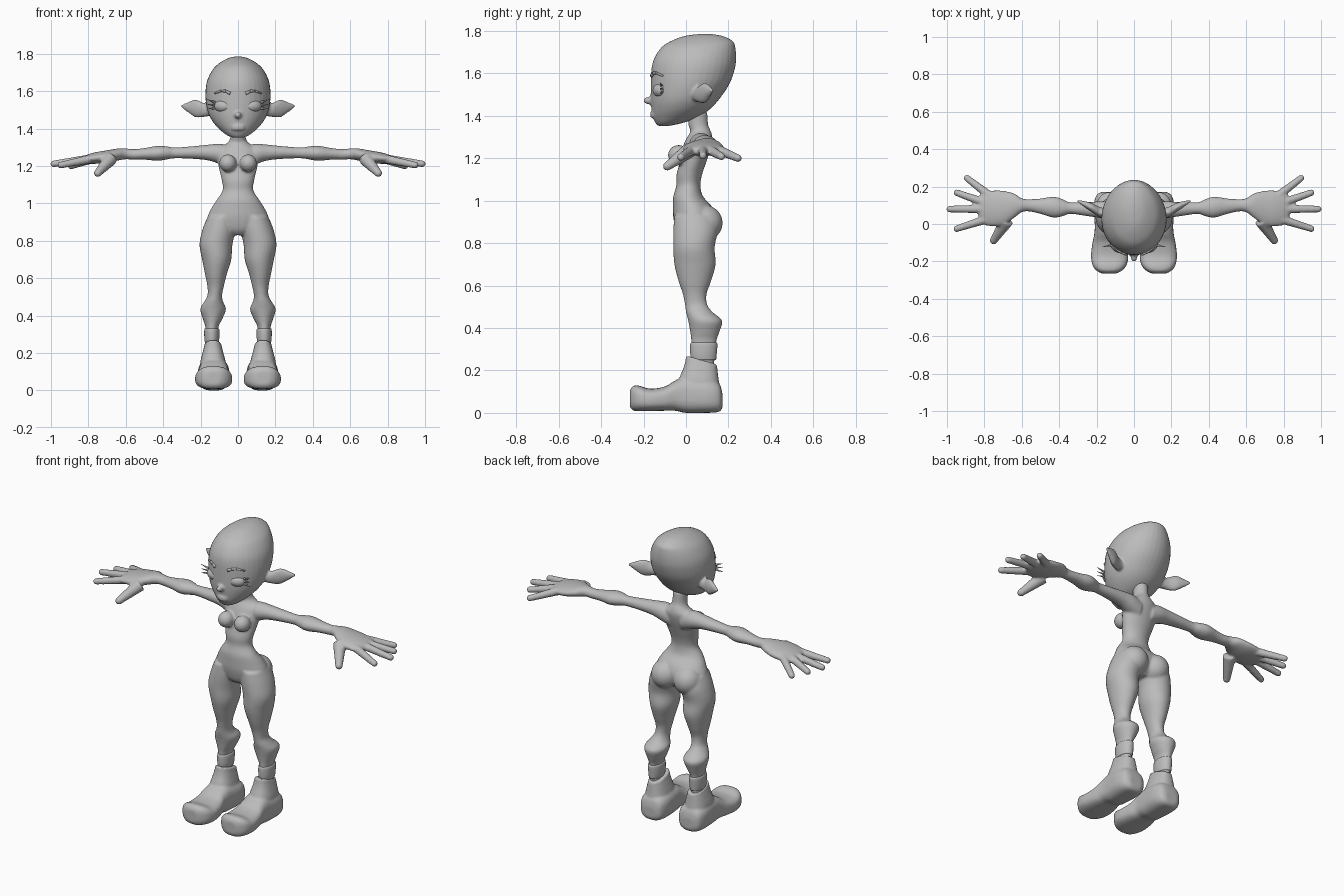
import bpy, bmesh, math
from mathutils import Vector, Matrix

grey = bpy.data.materials.new("plain grey")
grey.diffuse_color = (0.5, 0.5, 0.5, 1)
SIDES = (1, -1)


def finish(bm, name, voxel=0, smooth=0):
    bmesh.ops.recalc_face_normals(bm, faces=bm.faces[:])
    for f in bm.faces:
        f.smooth = True
    me = bpy.data.meshes.new(name)
    bm.to_mesh(me)
    bm.free()
    ob = bpy.data.objects.new(name, me)
    bpy.context.collection.objects.link(ob)
    me.materials.append(grey)
    if voxel:
        m = ob.modifiers.new("fuse", 'REMESH')
        m.mode, m.voxel_size, m.use_smooth_shade = 'VOXEL', voxel, True
    if smooth:
        m = ob.modifiers.new("soften", 'SMOOTH')
        m.factor, m.iterations = 0.5, smooth
    return ob


def loft(bm, axis, rings, side=1, power=2, steps=4, n=28, shear=0):
    """Rings (pos, a_min, a_max, b_min, b_max), splined along an axis."""
    rows = []
    for i in range(len(rings) - 1):
        p = [rings[max(0, min(len(rings) - 1, i + k))] for k in (-1, 0, 1, 2)]
        for s in range(steps):
            t = s / steps
            rows.append([0.5 * (2 * b + (c - a) * t + (2 * a - 5 * b + 4 * c - d) * t * t
                                + (3 * b - a - 3 * c + d) * t ** 3) for a, b, c, d in zip(*p)])
    rows.append(rings[-1])
    loops = []
    for j, (pos, a0, a1, b0, b1) in enumerate(rows):
        ring = []
        for k in range(n):
            t = 2 * math.pi * k / n
            c, s = math.cos(t), math.sin(t)
            a = (a0 + a1) / 2 + (a1 - a0) / 2 * math.copysign(abs(c) ** (2 / power), c)
            b = (b0 + b1) / 2 + (b1 - b0) / 2 * math.copysign(abs(s) ** (2 / power), s)
            co = {'x': (pos, a, b), 'y': (a, pos, b),
                  'z': (a, b, pos - shear * (b - 0.07) * j / len(rows))}[axis]
            ring.append(bm.verts.new((co[0] * side, co[1], co[2])))
        loops.append(ring)
    for r, q in zip(loops, loops[1:]):
        for k in range(n):
            bm.faces.new((r[k], r[(k + 1) % n], q[(k + 1) % n], q[k]))
    bm.faces.new(loops[0])
    bm.faces.new(loops[-1])


def ball(bm, loc, size, side=1, rot=0):
    m = (Matrix.Translation((loc[0] * side, loc[1], loc[2]))
         @ Matrix.Rotation(rot * side, 4, 'Z') @ Matrix.Diagonal((*size, 1)))
    bmesh.ops.create_uvsphere(bm, u_segments=24, v_segments=14, radius=1, matrix=m)


def rod(bm, p, q, r0, r1, side=1, seg=12):
    p, q = (Vector((v[0] * side, v[1], v[2])) for v in (p, q))
    d = q - p
    m = Matrix.Translation((p + q) / 2) @ d.to_track_quat('Z', 'Y').to_matrix().to_4x4()
    bmesh.ops.create_cone(bm, cap_ends=True, segments=seg, radius1=r0, radius2=r1,
                          depth=d.length, matrix=m)


# Body: torso, legs, arms and hands fused into one skin
torso = [(.83, -.05, .05, -.02, .09), (.86, -.13, .13, -.045, .125), (.92, -.162, .162, -.06, .14),
         (.975, -.142, .142, -.062, .12), (1.02, -.113, .113, -.06, .08), (1.07, -.082, .082, -.046, .068),
         (1.12, -.086, .086, -.045, .075), (1.18, -.1, .1, -.03, .095), (1.24, -.11, .11, -.02, .115),
         (1.29, -.1, .1, 0, .125), (1.325, -.055, .055, .02, .118), (1.355, -.041, .041, .012, .105),
         (1.42, -.041, .041, .005, .1)]
leg = [(.93, .01, .162, -.055, .14), (.86, .012, .19, -.06, .15), (.78, .03, .206, -.06, .135),
       (.70, .036, .192, -.055, .14), (.62, .06, .176, -.035, .118), (.56, .075, .164, -.015, .097),
       (.51, .085, .163, -.005, .1), (.475, .08, .18, 0, .125), (.435, .064, .202, .01, .17),
       (.38, .085, .187, .02, .157), (.33, .106, .174, .025, .142), (.2, .108, .174, .03, .13)]
arm = [(.04, .07, .05, 1.25, .06), (.1, .07, .055, 1.265, .054), (.16, .075, .046, 1.272, .042),
       (.25, .08, .038, 1.272, .033), (.34, .085, .031, 1.27, .029), (.38, .087, .045, 1.27, .035),
       (.43, .09, .056, 1.268, .04), (.5, .095, .041, 1.265, .031), (.56, .1, .033, 1.262, .028),
       (.6, .1, .037, 1.265, .029), (.64, .098, .065, 1.262, .032), (.7, .085, .093, 1.25, .034),
       (.76, .083, .096, 1.243, .031), (.81, .085, .085, 1.236, .024), (.83, .085, .06, 1.233, .015)]
fingers = [((.77, .15, 1.24), (.893, .245, 1.2)), ((.8, .115, 1.237), (.947, .167, 1.208)),
           ((.8, .08, 1.237), (.985, .08, 1.212)), ((.79, .025, 1.237), (.948, -.025, 1.205))]
bm = bmesh.new()
loft(bm, 'z', torso)
for s in SIDES:
    loft(bm, 'z', leg, s)
    loft(bm, 'x', [(x, y - ry, y + ry, z - rz, z + rz) for x, y, ry, z, rz in arm], s)
    ball(bm, (.076, .085, .895), (.082, .088, .085), s)      # buttock
    ball(bm, (.054, -.035, 1.215), (.046, .05, .047), s)     # breast
    for p, q in fingers:
        rod(bm, p, q, .024, .018, s)
        ball(bm, q, (.018,) * 3, s)
    rod(bm, (.68, .02, 1.24), (.75, -.088, 1.162), .038, .021, s)
    ball(bm, (.75, -.088, 1.162), (.021,) * 3, s)
finish(bm, "body", .007, 3)

# Head with nose, lips and ears
skull = [(1.352, -.03, .03, -.132, -.08), (1.365, -.06, .06, -.143, -.02), (1.39, -.092, .092, -.155, .05),
         (1.43, -.13, .13, -.162, .112), (1.48, -.158, .158, -.166, .158), (1.55, -.173, .173, -.166, .205),
         (1.62, -.172, .172, -.163, .23), (1.67, -.16, .16, -.15, .236), (1.72, -.132, .132, -.118, .233),
         (1.75, -.1, .1, -.075, .222), (1.775, -.057, .057, -.01, .175), (1.785, -.02, .02, .06, .12)]
ear = [(.13, .02, .08, 1.47, 1.53), (.18, .035, .09, 1.463, 1.535), (.225, .062, .112, 1.46, 1.555),
       (.265, .09, .122, 1.485, 1.543), (.305, .12, .13, 1.514, 1.526)]
bm = bmesh.new()
loft(bm, 'z', skull, n=36)
ball(bm, (0, -.172, 1.472), (.018, .03, .018))
for z in (1.412, 1.398):
    ball(bm, (0, -.148, z), (.038, .022, .009))
for s in SIDES:
    loft(bm, 'x', ear, s)
finish(bm, "head", .007, 3)


# Eyes, brows and lashes
def face_y(x):
    return .022 - .187 * math.sqrt(1 - (x / .173) ** 2)


eyes, brows, lashes = bmesh.new(), bmesh.new(), bmesh.new()
for s in SIDES:
    ball(eyes, (.08, -.119, 1.52), (.05, .035, .034), s, .45)
    pts = [(x, face_y(x) - .002, z) for x, z in ((.042, 1.588), (.065, 1.6), (.09, 1.602), (.125, 1.588))]
    for p, q, r in zip(pts, pts[1:], (.009, .008, .006)):
        rod(brows, p, q, r, r * .7, s, 8)
    for z0, z1 in ((1.51, 1.505), (1.525, 1.53), (1.54, 1.557)):
        rod(lashes, (.122, -.113, z0), (.167, -.122, z1), .007, .001, s, 6)
finish(eyes, "eyes")
finish(brows, "eyebrows")
finish(lashes, "eyelashes")

# Sock cuffs
bm = bmesh.new()
for s in SIDES:
    loft(bm, 'z', [(.25, .105, .176, .024, .142), (.28, .1, .18, .02, .145),
                   (.325, .1, .18, .02, .148), (.333, .107, .173, .028, .14)], s)
finish(bm, "sock_cuffs")

# Boots: foot along y, shaft along z, fused
foot = [(.172, .09, .17, .025, .09), (.155, .06, .2, .005, .14), (.1, .045, .215, 0, .16),
        (0, .05, .21, 0, .17), (-.05, .052, .212, .01, .153), (-.1, .04, .222, .01, .124),
        (-.17, .03, .23, .008, .114), (-.22, .04, .222, .008, .128), (-.25, .065, .2, .012, .127),
        (-.265, .095, .17, .03, .105)]
shaft = [(.06, .06, .2, -.03, .165), (.14, .064, .203, -.035, .157), (.2, .078, .19, -.012, .15),
         (.23, .086, .182, -.003, .147), (.25, .09, .178, 0, .146)]
bm = bmesh.new()
for s in SIDES:
    loft(bm, 'y', foot, s, power=2.8)
    loft(bm, 'z', shaft, s, power=2.4, shear=.3)
finish(bm, "boots", .007, 3)
